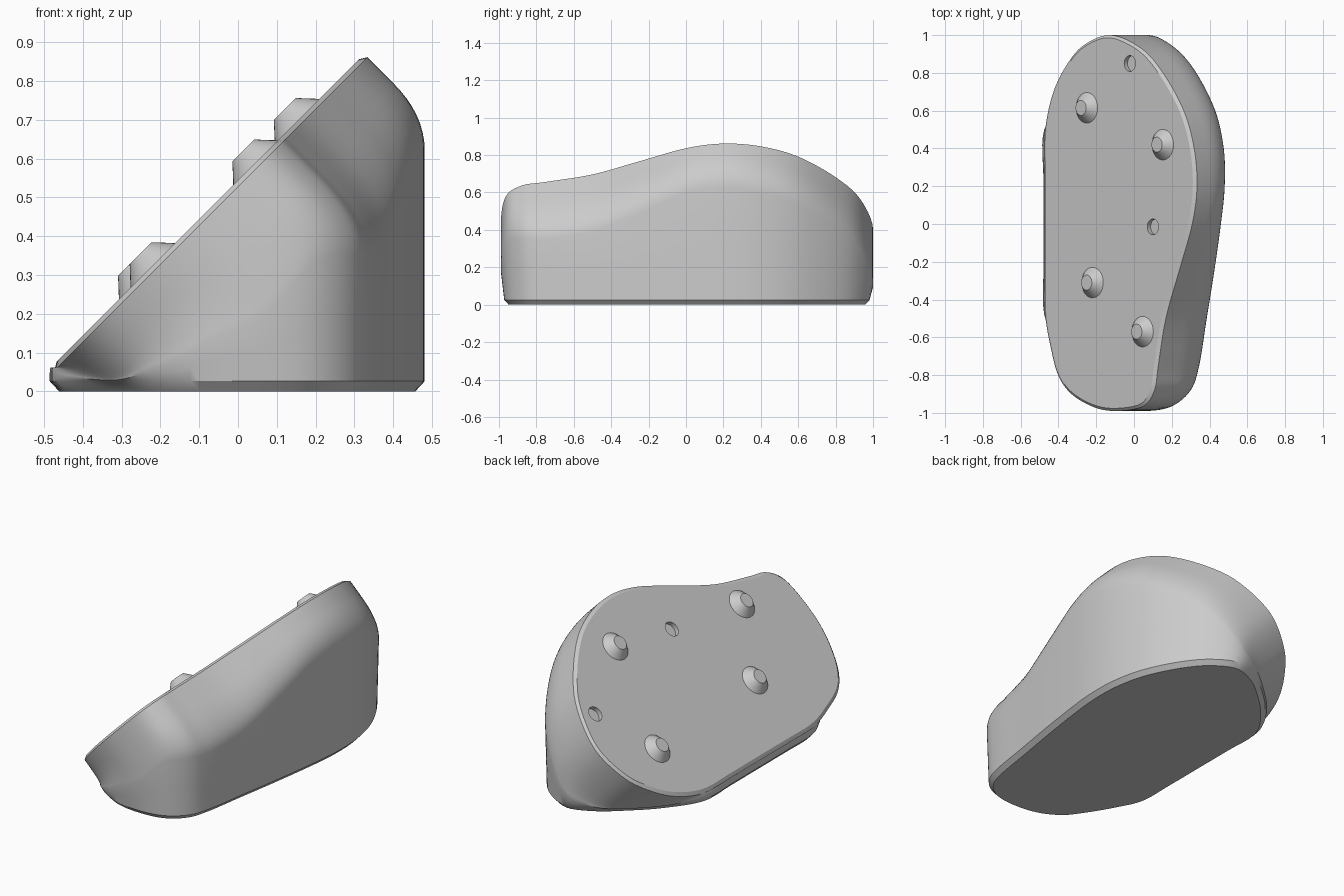
import bpy, bmesh, math
from mathutils import Vector

cube = bpy.data.objects.get("Cube")
if cube:
    bpy.data.objects.remove(cube, do_unlink=True)

PLANE = 0.545                             # slanted face: z = x + PLANE
DOWN = Vector((1, 0, -1)).normalized()    # into the body from the slanted face
TILT = (0, -math.pi / 4, 0)
FOOT = 0.026

grey = bpy.data.materials.new("plain grey")
grey.use_nodes = True
colour = (0.6, 0.6, 0.6, 1)
grey.diffuse_color = colour
grey.node_tree.nodes["Principled BSDF"].inputs["Base Color"].default_value = colour

# Outline stations: y, x on the slanted face, x on the upright wall
STATIONS = [
    (-.99, -.1, .06), (-.965, .04, .2), (-.88, .1, .3), (-.75, .12, .345),
    (-.5, .16, .385), (-.25, .23, .425), (0, .3, .46), (.2, .325, .48),
    (.4, .31, .475), (.6, .255, .43), (.8, .145, .33), (.93, .03, .22),
    (1, -.13, .08), (.95, -.27, -.07), (.85, -.36, -.2), (.7, -.435, -.35),
    (.5, -.478, -.475), (.25, -.48, -.48), (0, -.48, -.48), (-.25, -.48, -.48),
    (-.48, -.478, -.475), (-.65, -.45, -.4), (-.8, -.41, -.31),
    (-.9, -.34, -.23), (-.97, -.22, -.1)]


def smooth_loop(points, steps):
    """Closed smooth curve through the points."""
    pts, out = [Vector(p) for p in points], []
    n = len(pts)
    for i in range(n):
        a, b, c, d = (pts[(i + k) % n] for k in (-1, 0, 1, 2))
        for s in range(steps):
            t = s / steps
            out.append(0.5 * (2 * b + (c - a) * t + (2 * a - 5 * b + 4 * c - d) * t ** 2
                              + (3 * b - a - 3 * c + d) * t ** 3))
    return out


def inset(points, amount):
    """Move a closed counter-clockwise loop inwards in plan."""
    out = []
    for i, p in enumerate(points):
        t = points[(i + 1) % len(points)] - points[i - 1]
        out.append(p + Vector((-t.y, t.x, 0)).normalized() * amount)
    return out


def section(y, xs, xw):
    """Points from the slanted rim, round the shoulder and down to the foot."""
    top = Vector((xs, y, xs + PLANE))
    corner = Vector((xw, y, max(FOOT + .002, top.z - (xw - xs))))
    start = top + DOWN * .012
    bend = start.lerp(corner, .45)
    drop = min(.09, (corner.z - FOOT) * .6)
    end = corner - Vector((0, 0, drop))
    pts = [start]
    for k in range(9):
        t = k / 8
        pts.append(bend.lerp(corner, t).lerp(corner.lerp(end, t), t))
    foot = Vector((xw, y * .982, FOOT))
    pts += [end.lerp(foot, .5), foot]
    return pts


# Body: loft of rings from the slanted face to the base
loop = smooth_loop(STATIONS, 6)
rim = [Vector((xs, y, xs + PLANE)) for y, xs, xw in loop]
face_ring = inset(rim, .014)
for p in face_ring:
    p.z = p.x + PLANE
rings = [face_ring] + [list(r) for r in zip(*(section(*p) for p in loop))]
base_ring = inset(rings[-1], .024)
for p in base_ring:
    p.z = 0
rings.append(base_ring)

bm = bmesh.new()
rows = [[bm.verts.new(p) for p in ring] for ring in rings]
for upper, lower in zip(rows, rows[1:]):
    for i in range(len(upper)):
        bm.faces.new((upper[i - 1], lower[i - 1], lower[i], upper[i]))
bm.faces.new(rows[0])
bm.faces.new(rows[-1][::-1])
bmesh.ops.recalc_face_normals(bm, faces=bm.faces)
mesh = bpy.data.meshes.new("wedge_body")
bm.to_mesh(mesh)
bm.free()
mesh.materials.append(grey)
body = bpy.data.objects.new("wedge_body", mesh)
bpy.context.collection.objects.link(body)


def finish(obj):
    bpy.ops.object.select_all(action="DESELECT")
    obj.select_set(True)
    bpy.context.view_layer.objects.active = obj
    bpy.ops.object.shade_smooth_by_angle(angle=math.radians(30))


def on_face(x, y):
    return Vector((x, y, x + PLANE))


# Two shallow round holes in the slanted face
for x, y in [(-.022, .85), (.1, -.015)]:
    bpy.ops.mesh.primitive_cylinder_add(vertices=32, radius=.042, depth=.05,
                                        location=on_face(x, y), rotation=TILT)
    cutter = bpy.context.object
    cutter.name = "hole_cutter"
    cutter.hide_render = True
    cutter.data.materials.append(grey)
    mod = body.modifiers.new("hole", "BOOLEAN")
    mod.operation, mod.solver, mod.object = "DIFFERENCE", "EXACT", cutter
    bpy.context.view_layer.objects.active = body
    bpy.ops.object.modifier_apply(modifier=mod.name)
    bpy.data.objects.remove(cutter, do_unlink=True)
finish(body)

# Four tapered studs
STUDS = {"back_right": (-.25, .615), "back_left": (.152, .42),
         "front_right": (-.22, -.31), "front_left": (.045, -.57)}
for name, (x, y) in STUDS.items():
    height = .044
    bpy.ops.mesh.primitive_cone_add(vertices=32, radius1=.081, radius2=.04, depth=height,
                                    location=on_face(x, y) - DOWN * height / 2, rotation=TILT)
    stud = bpy.context.object
    stud.name = name + "_stud"
    stud.data.materials.append(grey)
    finish(stud)
